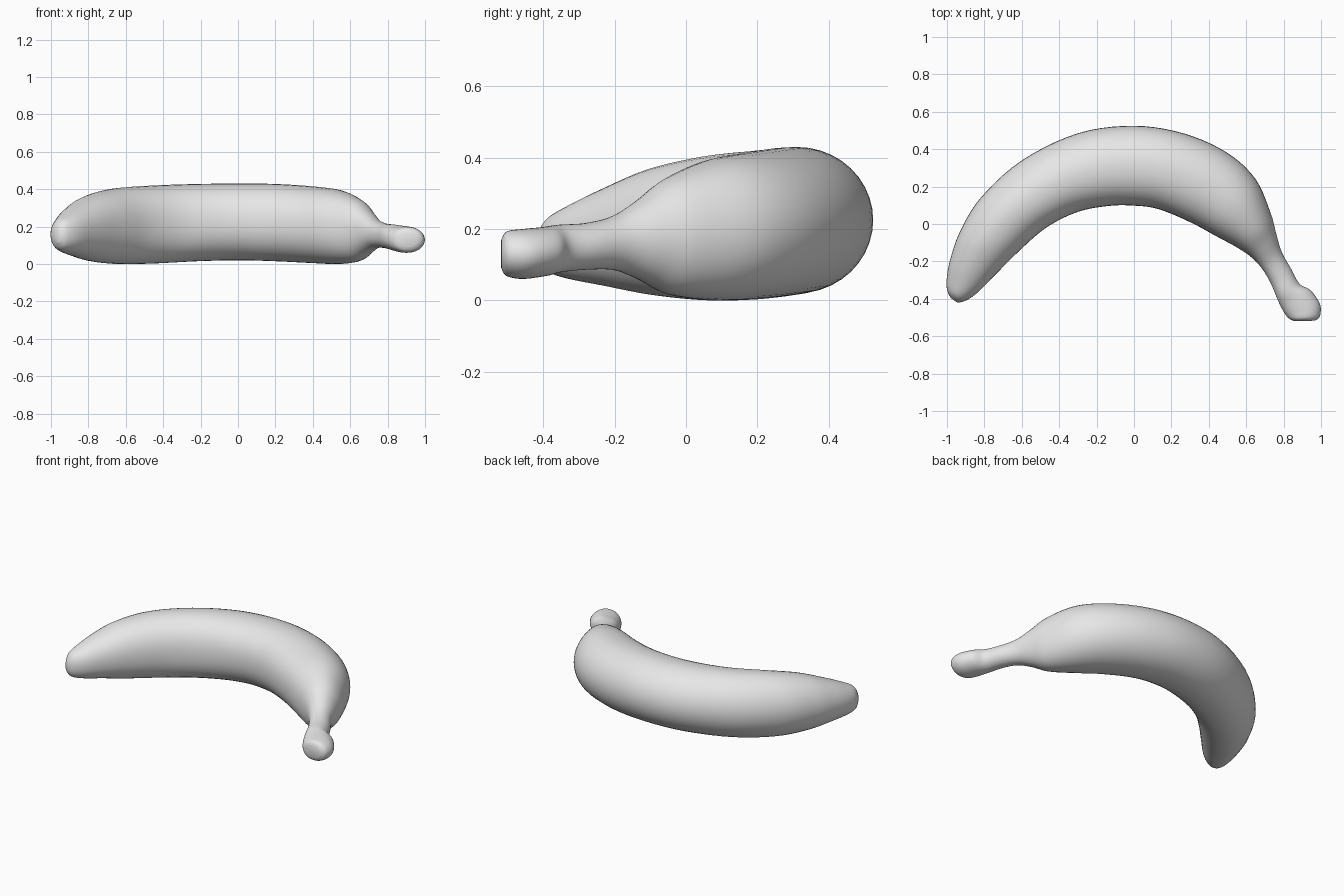
import bpy, bmesh, math
from mathutils import Vector

cube = bpy.data.objects.get("Cube")
if cube:
    bpy.data.objects.remove(cube, do_unlink=True)

SEGMENTS, STEPS = 40, 5

# Sections from tip to stem: outer x, y, inner x, y, bottom z, top z
sections = [Vector(s) for s in (
    (-.98, -.395, -.945, -.42, .115, .185),
    (-1, -.35, -.905, -.412, .08, .23),
    (-1, -.28, -.84, -.37, .06, .265),
    (-.98, -.18, -.74, -.27, .04, .315),
    (-.93, -.04, -.62, -.15, .015, .37),
    (-.82, .14, -.47, -.02, 0, .405),
    (-.6, .34, -.3, .065, .003, .42),
    (-.3, .485, -.13, .097, .015, .428),
    (0, .525, 0, .098, .02, .43),
    (.27, .483, .13, .08, .015, .428),
    (.5, .38, .3, .01, .005, .415),
    (.65, .24, .43, -.06, 0, .395),
    (.73, .06, .55, -.125, .015, .345),
    (.76, -.05, .63, -.18, .055, .285),
    (.79, -.15, .685, -.24, .084, .238),
    (.84, -.24, .73, -.315, .086, .217),
    (.885, -.32, .762, -.39, .078, .212),
    (.945, -.355, .782, -.435, .068, .206),
    (.995, -.43, .81, -.485, .06, .2),
    (.993, -.495, .835, -.51, .068, .193),
    (.965, -.517, .86, -.519, .09, .17),
)]


def smooth_path(points):
    """Pass a smooth curve through every section."""
    result = []
    for i in range(len(points) - 1):
        a, b = points[max(i - 1, 0)], points[i]
        c, d = points[i + 1], points[min(i + 2, len(points) - 1)]
        for k in range(STEPS):
            t = k / STEPS
            result.append(b + (c - a) * (t / 2)
                          + (a * 2 - b * 5 + c * 4 - d) * (t * t / 2)
                          + (b * 3 - a - c * 3 + d) * (t ** 3 / 2))
    return result + [points[-1]]


def bend(value, power):
    return math.copysign(abs(value) ** power, value)


def ring(bm, section):
    """Make one oval ring, a little flatter on the inner side."""
    ox, oy, ix, iy, low, high = section
    centre = Vector((ox + ix, oy + iy, low + high)) / 2
    out = Vector((ox - ix, oy - iy, 0)) / 2
    up = Vector((0, 0, high - low)) / 2
    verts = []
    for k in range(SEGMENTS):
        angle = math.tau * k / SEGMENTS
        c, s = math.cos(angle), math.sin(angle)
        power = 1 if c > 0 else 0.9
        verts.append(bm.verts.new(centre + out * bend(c, power) + up * bend(s, power)))
    return verts


# Fruit body, stem and knob in one skin
bm = bmesh.new()
rings = [ring(bm, s) for s in smooth_path(sections)]
for a, b in zip(rings, rings[1:]):
    for k in range(SEGMENTS):
        n = (k + 1) % SEGMENTS
        bm.faces.new((a[k], a[n], b[n], b[k]))
bm.faces.new(rings[0])
bm.faces.new(rings[-1])
bmesh.ops.recalc_face_normals(bm, faces=bm.faces)
mesh = bpy.data.meshes.new("banana")
bm.to_mesh(mesh)
bm.free()
banana = bpy.data.objects.new("banana", mesh)
bpy.context.collection.objects.link(banana)

# Plain grey skin
grey = bpy.data.materials.new("light grey")
grey.use_nodes = True
colour = (0.8, 0.8, 0.8, 1)
grey.diffuse_color = colour
for node in grey.node_tree.nodes:
    if node.type == 'BSDF_PRINCIPLED':
        node.inputs["Base Color"].default_value = colour
mesh.materials.append(grey)

bpy.ops.object.select_all(action='DESELECT')
banana.select_set(True)
bpy.context.view_layer.objects.active = banana
bpy.ops.object.shade_smooth_by_angle(angle=math.radians(50))
